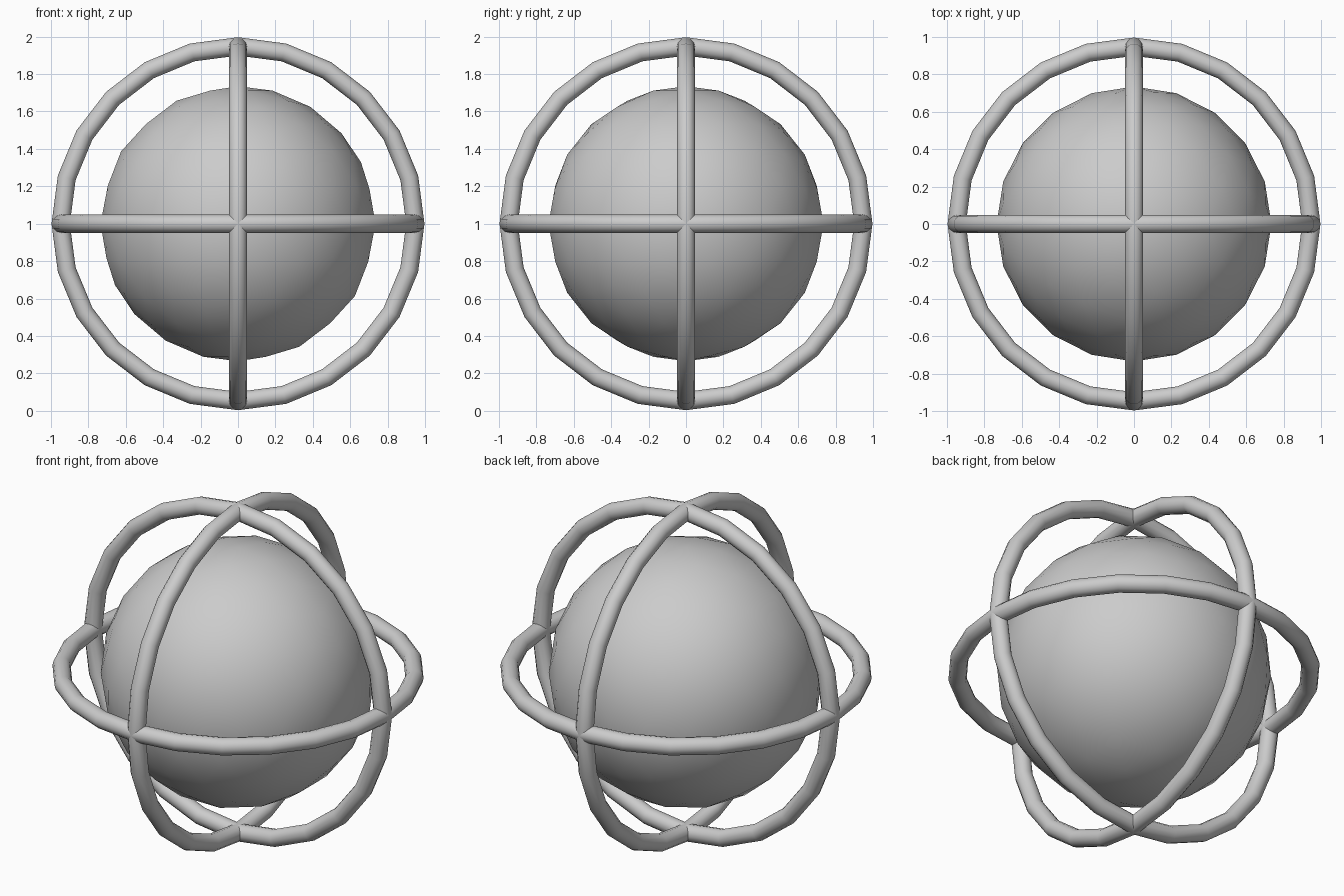
import bpy
from math import pi

if "Cube" in bpy.data.objects:
    bpy.data.objects.remove(bpy.data.objects["Cube"])

CENTRE = (0, 0, 1)

# Inner core: smooth icosphere
bpy.ops.mesh.primitive_ico_sphere_add(subdivisions=3, radius=0.735, location=CENTRE)
core = bpy.context.object
core.name = "core_sphere"
bpy.ops.object.shade_smooth()


# Three mutually perpendicular hoops
def hoop(name, rotation):
    bpy.ops.mesh.primitive_torus_add(
        major_segments=24, minor_segments=12,
        major_radius=0.948, minor_radius=0.049,
        location=CENTRE, rotation=rotation)
    ring = bpy.context.object
    ring.name = name
    bpy.ops.object.shade_smooth()


hoop("horizontal_ring", (0, 0, 0))
hoop("front_ring", (pi / 2, 0, 0))
hoop("side_ring", (0, pi / 2, 0))
